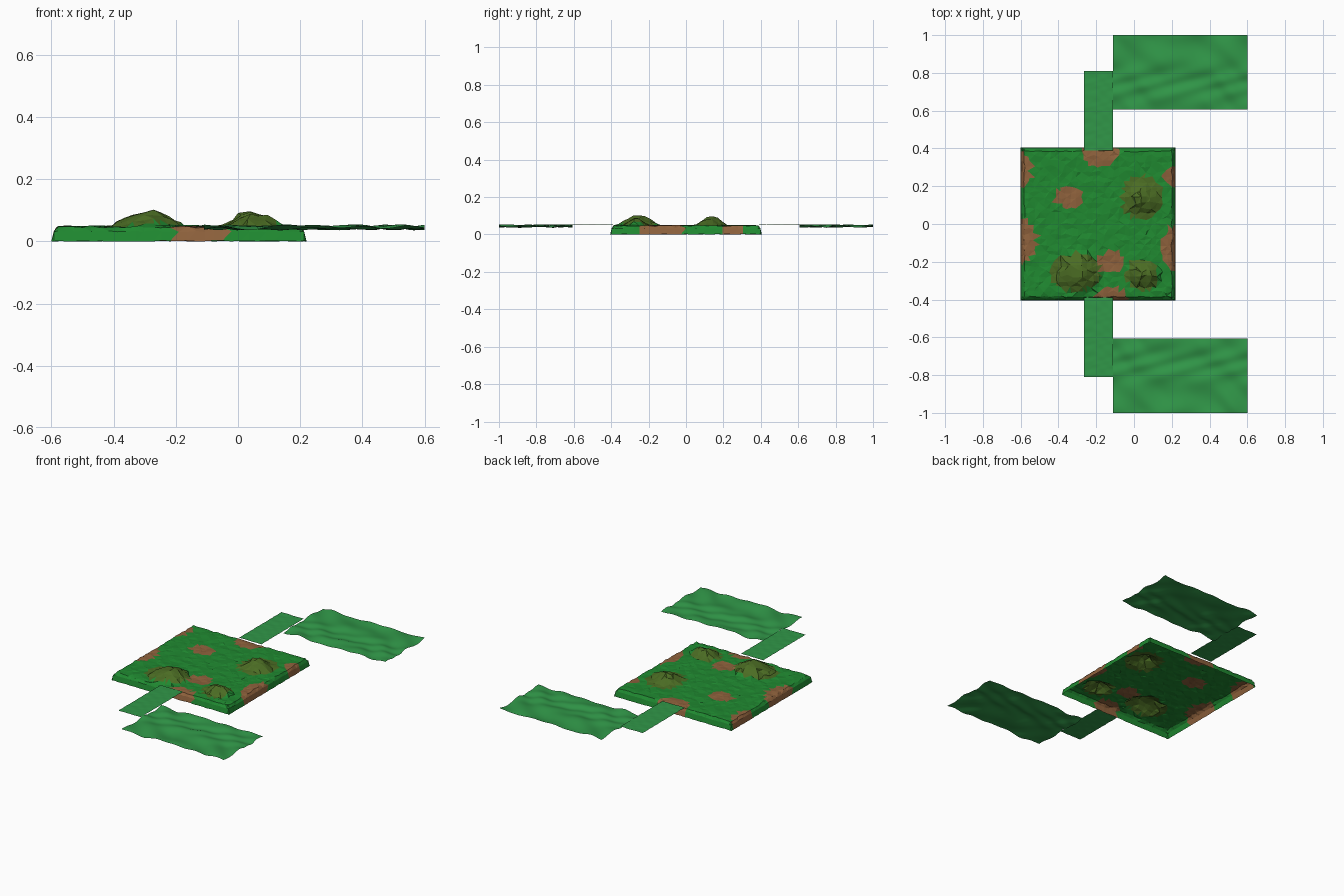
import bpy, bmesh, math, random
from mathutils import Vector

if "Cube" in bpy.data.objects:
    bpy.data.objects.remove(bpy.data.objects["Cube"])

random.seed(7)


def material(name, rgb):
    m = bpy.data.materials.new(name)
    m.diffuse_color = (*rgb, 1)
    m.use_nodes = True
    m.node_tree.nodes["Principled BSDF"].inputs["Base Color"].default_value = m.diffuse_color
    return m


GRASS = material("grass", (0.014, 0.25, 0.03))
DIRT = material("dirt", (0.27, 0.12, 0.045))
MOSS = material("moss", (0.07, 0.15, 0.017))
RIPPLE = material("ripple_green", (0.03, 0.31, 0.065))


def grid_object(name, xs, ys, height, mats, pick=None, triangles=False):
    """Open sheet over a grid; height(i, j, x, y) returns the point."""
    bm = bmesh.new()
    v = [[bm.verts.new(height(i, j, x, y)) for j, y in enumerate(ys)]
         for i, x in enumerate(xs)]
    for i in range(len(xs) - 1):
        for j in range(len(ys) - 1):
            a, b, c, d = v[i][j], v[i + 1][j], v[i + 1][j + 1], v[i][j + 1]
            if not triangles:
                faces = [(a, b, c, d)]
            elif (i + j) % 2:
                faces = [(a, b, c), (a, c, d)]
            else:
                faces = [(a, b, d), (b, c, d)]
            for f in faces:
                face = bm.faces.new(f)
                if pick:
                    face.material_index = pick(face.calc_center_median())
    me = bpy.data.meshes.new(name)
    bm.to_mesh(me)
    bm.free()
    for m in mats:
        me.materials.append(m)
    ob = bpy.data.objects.new(name, me)
    bpy.context.collection.objects.link(ob)
    return ob


def span(a, b, n):
    return [a + (b - a) * k / n for k in range(n + 1)]


# Rocky mounds: peak x, peak y, reach, height above the top
PEAKS = [(-0.285, -0.255, 0.115, 0.062), (-0.34, -0.27, 0.07, 0.04),
         (0.035, 0.135, 0.09, 0.055), (0.08, 0.12, 0.06, 0.05),
         (0.035, -0.27, 0.065, 0.05), (0.08, -0.27, 0.06, 0.052)]
# Moss round the mounds and bare dirt patches: x, y, x radius, y radius
MOSS_SPOTS = [(-0.31, -0.255, 0.135, 0.10), (0.04, 0.14, 0.11, 0.115),
              (0.04, -0.27, 0.085, 0.085)]
DIRT_SPOTS = [(-0.35, 0.14, 0.075, 0.058), (-0.125, -0.2, 0.07, 0.06),
              (-0.18, 0.38, 0.095, 0.07), (-0.59, 0.29, 0.05, 0.09),
              (-0.59, -0.09, 0.075, 0.115), (0.21, -0.13, 0.06, 0.12),
              (0.21, 0.25, 0.06, 0.05), (-0.12, -0.39, 0.085, 0.055)]


def inside(p, spot):
    x, y, rx, ry = spot
    return ((p.x - x) / rx) ** 2 + ((p.y - y) / ry) ** 2 < 1


def ground_colour(p):
    if any(inside(p, s) for s in MOSS_SPOTS):
        return 2
    return 1 if any(inside(p, s) for s in DIRT_SPOTS) else 0


# Ground slab: faceted top with bevelled skirt, open underneath
def axis(lo, hi):
    return [lo, lo + 0.008, lo + 0.02] + span(lo + 0.045, hi - 0.045, 26) + \
           [hi - 0.02, hi - 0.008, hi]


gx, gy = axis(-0.6, 0.22), axis(-0.405, 0.405)
last = len(gx) - 1


def ground(i, j, x, y):
    ring = min(i, j, last - i, last - j)
    jit = lambda a: random.uniform(-a, a)
    if ring == 0:
        return (x, y, max(0, jit(0.003)))
    if ring == 1:
        return (x, y, 0.032 + jit(0.002))
    if ring == 2:
        return (x + jit(0.004), y + jit(0.004), 0.046 + jit(0.003))
    rise = max(h * max(0, 1 - math.hypot(x - px, y - py) / r) ** 0.85
               for px, py, r, h in PEAKS)
    z = 0.048 + jit(0.003) + rise * random.uniform(0.88, 1.08)
    return (x + jit(0.008), y + jit(0.008), z)


grid_object("ground_slab", gx, gy, ground, [GRASS, DIRT, MOSS], ground_colour, True)


# Side paths and rippled panels, one of each on both sides
def ripple(x, y):
    return (0.5 * math.sin(16 * x + 34 * y + 1.5 * math.sin(13 * x))
            + 0.3 * math.sin(-21 * x + 47 * y + 2 * math.sin(17 * y))
            + 0.2 * math.sin(45 * x + 23 * y))


for side, s in (("back", 1), ("front", -1)):
    lo, hi = sorted((0.39 * s, 0.81 * s))
    path = grid_object(side + "_path", span(-0.265, -0.11, 16), span(lo, hi, 42),
                       lambda i, j, x, y: (x, y, 0.052 + 0.0012 * ripple(3 * x, 3 * y)),
                       [RIPPLE])
    lo, hi = sorted((0.607 * s, 1.0 * s))
    panel = grid_object(side + "_panel", span(-0.11, 0.6, 60), span(lo, hi, 36),
                        lambda i, j, x, y: (x, y, 0.045 + 0.0095 * ripple(x, y)),
                        [RIPPLE])
    for ob in (path, panel):
        ob.data.polygons.foreach_set("use_smooth", [True] * len(ob.data.polygons))
        ob.data.update()
